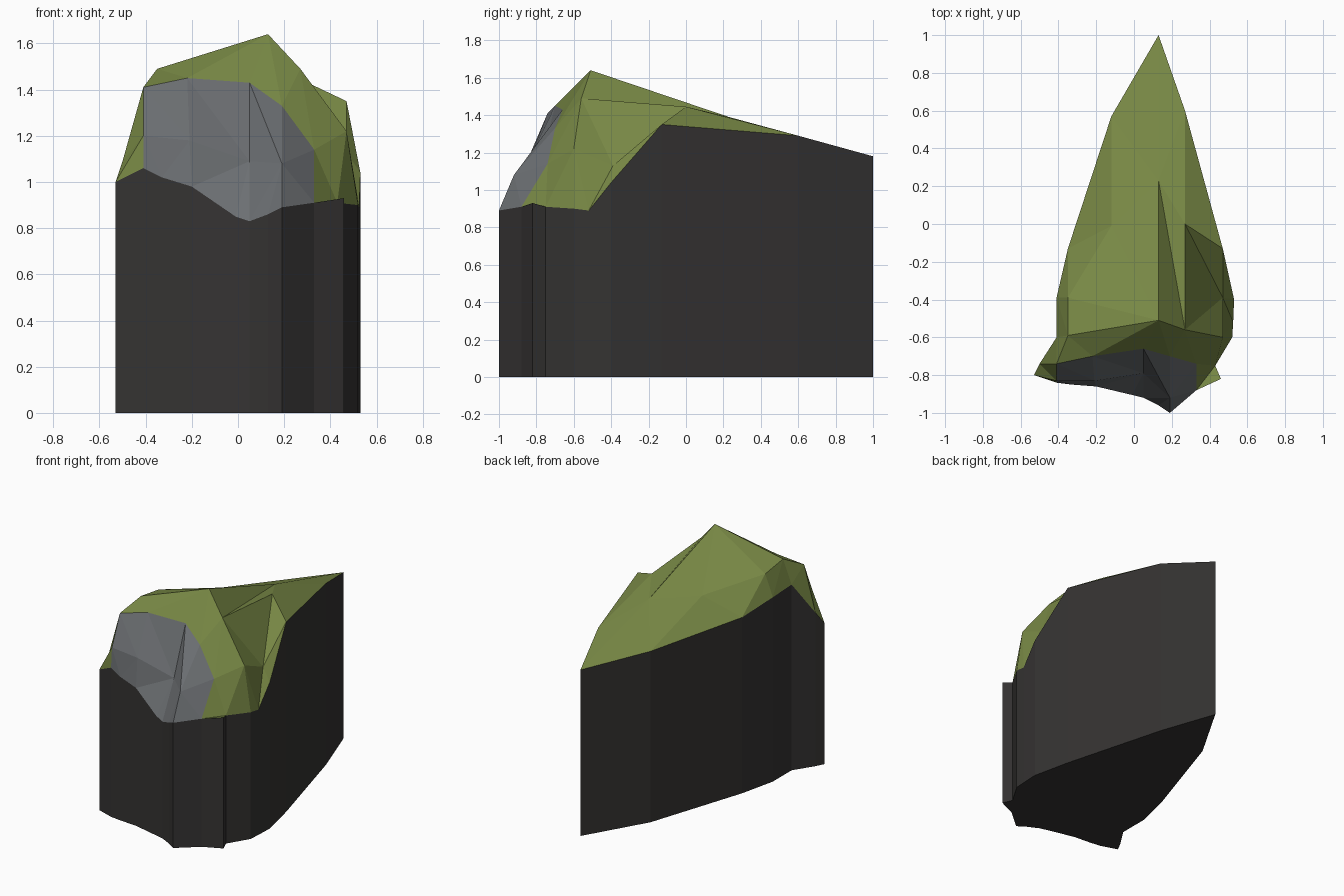
import bpy, bmesh
from mathutils import Vector
from mathutils.geometry import delaunay_2d_cdt

if "Cube" in bpy.data.objects:
    bpy.data.objects.remove(bpy.data.objects["Cube"])


def material(name, rgb):
    m = bpy.data.materials.new(name)
    m.diffuse_color = (*rgb, 1)
    m.use_nodes = True
    m.node_tree.nodes["Principled BSDF"].inputs["Base Color"].default_value = m.diffuse_color
    return m


def add_object(name, verts, faces, mat):
    me = bpy.data.meshes.new(name)
    me.from_pydata(verts, [], faces)
    me.materials.append(mat)
    bm = bmesh.new()
    bm.from_mesh(me)
    bmesh.ops.triangulate(bm, faces=[f for f in bm.faces if len(f.verts) > 4])
    bm.to_mesh(me)
    bm.free()
    ob = bpy.data.objects.new(name, me)
    bpy.context.collection.objects.link(ob)
    return ob


def patch(name, loop, inner, creases, mat):
    """Triangulate a height surface inside a loop, keeping the crease edges."""
    pts = loop + inner
    n = len(loop)
    edges = [(i, (i + 1) % n) for i in range(n)]
    edges += [(pts.index(a), pts.index(b)) for a, b in creases]
    flat = [Vector(p[:2]) for p in pts]
    vs, _, fs, orig, _, _ = delaunay_2d_cdt(flat, edges, [], 1, 1e-5)
    verts = [(v.x, v.y, pts[o[0]][2] if o else 1.2) for v, o in zip(vs, orig)]
    return add_object(name, verts, fs, mat)


# Rim of the cliff, counter-clockwise: front stretch, then right, back, left
front_rim = [(-.41, -.84, 1.06), (-.33, -.85, 1.02), (-.2, -.86, .98),
             (-.01, -.905, .85), (.05, -.92, .83), (.13, -.96, .86),
             (.19, -1, .89), (.33, -.88, .91)]
tip, right_back, shoulder = (.13, 1, 1.18), (.27, .6, 1.29), (.47, -.13, 1.35)
left_back, left_mid, left_low = (-.12, .57, 1.215), (-.35, -.13, 1.25), (-.41, -.39, 1.31)
left_front = (-.41, -.6, 1.32)
back_rim = [(.46, -.82, .93), (.43, -.75, .91), (.52, -.6, .9), (.525, -.52, .89),
            (.53, -.4, 1.04), shoulder, right_back, tip, left_back, left_mid,
            left_low, left_front, (-.5, -.74, 1.09), (-.53, -.8, 1.0)]

# Upper border of the bare rock, right to left
r1, r2, r3 = (.33, -.74, 1.14), (.19, -.7, 1.33), (.05, -.66, 1.43)
r4, r5, r6 = (-.22, -.7, 1.45), (-.41, -.74, 1.41), (-.41, -.83, 1.2)
border = [r1, r2, r3, r4, r5, r6]

# Cliff walls and base
rim = front_rim + back_rim
n = len(rim)
verts = rim + [(x, y, 0) for x, y, _ in rim]
sides = [(i, n + i, n + (i + 1) % n, (i + 1) % n)[::1] for i in range(n)]
add_object("cliff_walls", verts, sides + [tuple(range(2 * n - 1, n - 1, -1))],
           material("dark_stone", (.035, .033, .032)))

# Bare rock face
a, b, c = (-.21, -.83, 1.18), (.05, -.79, 1.09), (.19, -.92, 1.08)
patch("rock_face", front_rim + border, [a, b, c],
      [(r3, b), (r4, a), (r6, a), (a, b), (b, c), (r3, c), (r2, c), (c, r1),
       (a, front_rim[2]), (b, front_rim[2]), (b, front_rim[4]), (c, front_rim[6])],
      material("grey_stone", (.15, .16, .17)))

# Grass top
peak, left_peak, right_peak = (.13, -.51, 1.64), (-.35, -.59, 1.49), (.27, -.56, 1.49)
ridge, saddle, slope = (.13, .23, 1.39), (.27, 0, 1.445), (-.12, -.01, 1.39)
left_ridge, s1, s2 = (-.35, -.39, 1.46), (.47, -.39, 1.13), (.47, -.6, 1.22)
patch("grass_top", [front_rim[-1]] + back_rim + [front_rim[0]] + border[::-1],
      [peak, left_peak, right_peak, ridge, saddle, slope, left_ridge, s1, s2],
      [(peak, left_peak), (peak, right_peak), (peak, ridge), (right_peak, ridge),
       (right_peak, saddle), (ridge, saddle), (ridge, slope), (slope, left_ridge),
       (left_ridge, left_peak), (peak, slope), (saddle, shoulder), (saddle, s1),
       (s1, shoulder), (s1, s2), (right_peak, s2), (right_peak, s1),
       (s2, r1), (right_peak, r2), (peak, r3), (left_peak, r4), (left_peak, r5),
       (left_peak, left_front), (saddle, right_back), (ridge, tip), (slope, left_back)],
      material("grass", (.19, .25, .06)))
